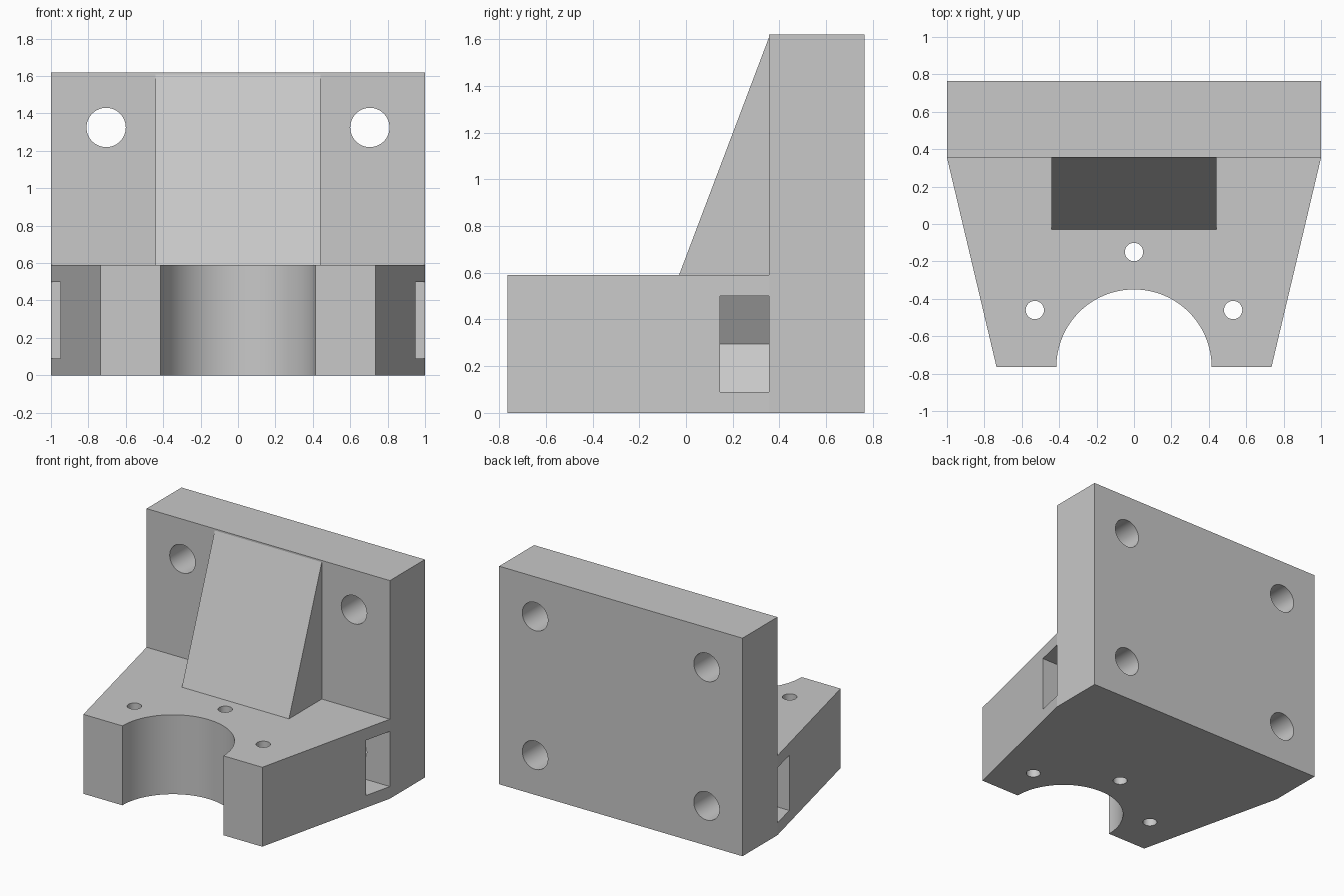
import bpy, bmesh, math
from mathutils import Matrix, Vector

if "Cube" in bpy.data.objects:
    bpy.data.objects.remove(bpy.data.objects["Cube"])

FRONT, STEP, BACK = -0.765, 0.355, 0.765   # depth stations
DECK, TOP = 0.59, 1.62                     # heights
BOLT_X, BOLT_LOW, BOLT_HIGH = 0.705, 0.295, 1.325

grey = bpy.data.materials.new("plain grey")
grey.use_nodes = True
colour = (0.58, 0.58, 0.58, 1)
grey.diffuse_color = colour
grey.node_tree.nodes["Principled BSDF"].inputs["Base Color"].default_value = colour


def prism(name, points, offset):
    """Extrude a flat outline of 3D points along an offset vector."""
    bm = bmesh.new()
    face = bm.faces.new([bm.verts.new(p) for p in points])
    extruded = bmesh.ops.extrude_face_region(bm, geom=[face])["geom"]
    verts = [g for g in extruded if isinstance(g, bmesh.types.BMVert)]
    bmesh.ops.translate(bm, vec=Vector(offset), verts=verts)
    bmesh.ops.recalc_face_normals(bm, faces=bm.faces)
    mesh = bpy.data.meshes.new(name)
    bm.to_mesh(mesh)
    bm.free()
    mesh.materials.append(grey)
    obj = bpy.data.objects.new(name, mesh)
    bpy.context.collection.objects.link(obj)
    return obj


def cylinder(name, start, offset, radius, sides=64):
    """Round cutter running from start along offset."""
    turn = Vector(offset).to_track_quat("Z", "Y").to_matrix().to_4x4()
    place = Matrix.Translation(start) @ turn
    angles = [math.tau * i / sides for i in range(sides)]
    ring = [place @ Vector((radius * math.cos(a), radius * math.sin(a), 0)) for a in angles]
    return prism(name, ring, offset)


def combine(target, other, operation):
    """Apply one boolean and discard the helper."""
    other.hide_render = True
    mod = target.modifiers.new("boolean", "BOOLEAN")
    mod.operation, mod.object, mod.solver = operation, other, "EXACT"
    bpy.context.view_layer.objects.active = target
    bpy.ops.object.modifier_apply(modifier=mod.name)
    bpy.data.objects.remove(other)


# Tapered base, upright plate and sloping gusset, joined into one bracket
bracket = prism("mounting_bracket",
                [(-0.735, FRONT, 0), (0.735, FRONT, 0), (1, STEP, 0), (-1, STEP, 0)],
                (0, 0, DECK))
plate = prism("back_plate", [(-1, STEP, 0), (1, STEP, 0), (1, BACK, 0), (-1, BACK, 0)],
              (0, 0, TOP))
combine(bracket, plate, "UNION")
gusset = prism("gusset",
               [(-0.44, -0.03, DECK), (-0.44, STEP, DECK), (-0.44, STEP, 1.607)],
               (0.88, 0, 0))
combine(bracket, gusset, "UNION")

# Half-round bore in the front, and the three small vertical holes
cutters = [cylinder("bore", (0, FRONT, -0.1), (0, 0, 0.8), 0.415, 128)]
for x, y in ((0, -0.15), (-0.53, -0.46), (0.53, -0.46)):
    cutters.append(cylinder("pin_hole", (x, y, -0.1), (0, 0, 0.8), 0.049, 48))

for side in (-1, 1):
    # Bolt holes through the plate; the low ones end in the nut pockets
    for z in (BOLT_LOW, BOLT_HIGH):
        cutters.append(cylinder("bolt_hole", (side * BOLT_X, 0.25, z), (0, 0.6, 0), 0.105))
    # Nut pocket: half hexagon inside, open at the flank
    pocket = [(BOLT_X - 0.237, 0), (BOLT_X - 0.118, -0.205), (1.1, -0.205),
              (1.1, 0.205), (BOLT_X - 0.118, 0.205)]
    cutters.append(prism("nut_pocket",
                         [(side * x, 0.145, BOLT_LOW + z) for x, z in pocket],
                         (0, STEP - 0.145, 0)))

for cutter in cutters:
    combine(bracket, cutter, "DIFFERENCE")

# Smooth the round walls, keep the edges sharp
bpy.ops.object.select_all(action="DESELECT")
bracket.select_set(True)
bpy.context.view_layer.objects.active = bracket
bpy.ops.object.shade_smooth_by_angle(angle=math.radians(10))
